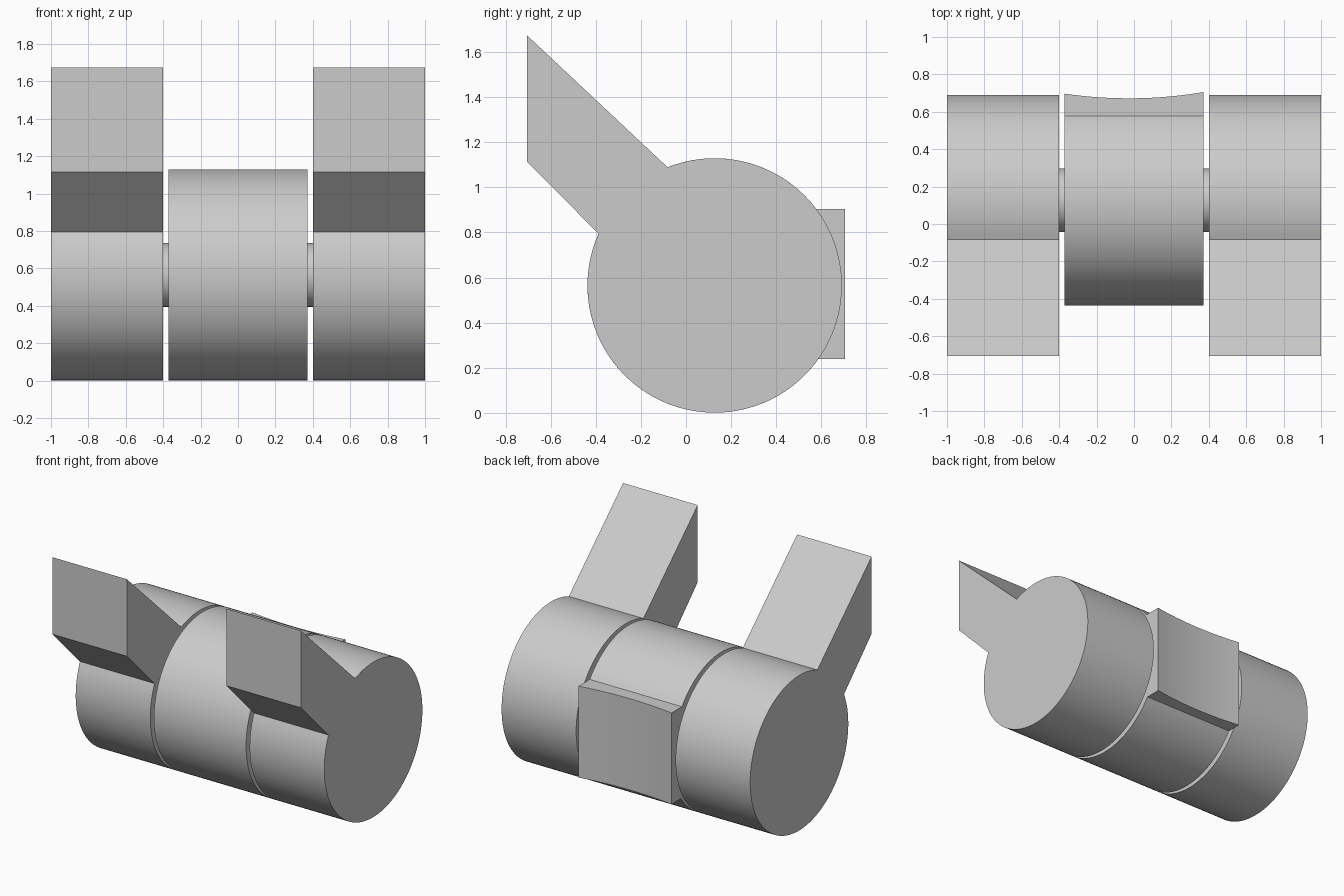
import bpy, bmesh, math

cube = bpy.data.objects.get("Cube")
if cube:
    bpy.data.objects.remove(cube)

CY, CZ, R = 0.127, 0.565, 0.564   # barrel axis and radius

steel = bpy.data.materials.new("light grey metal")
steel.use_nodes = True
GREY = (0.6, 0.6, 0.6, 1)
steel.diffuse_color = GREY
steel.node_tree.nodes["Principled BSDF"].inputs["Base Color"].default_value = GREY


def arc(start, end, radius=R, steps=96):
    """Points (y, z) around the barrel axis between two angles."""
    angles = [start + (end - start) * i / steps for i in range(steps + 1)]
    return [(CY + radius * math.cos(a), CZ + radius * math.sin(a)) for a in angles]


def angle_of(y, z):
    return math.atan2(z - CZ, y - CY)


def loft(name, xs, profile):
    """Solid through the closed (y, z) outlines given by profile(x)."""
    bm = bmesh.new()
    rings = [[bm.verts.new((x, y, z)) for y, z in profile(x)] for x in xs]
    for a, b in zip(rings, rings[1:]):
        for i in range(len(a)):
            j = (i + 1) % len(a)
            bm.faces.new((a[i], a[j], b[j], b[i]))
    bm.faces.new(rings[0])
    bm.faces.new(rings[-1])
    bmesh.ops.recalc_face_normals(bm, faces=bm.faces)
    mesh = bpy.data.meshes.new(name)
    bm.to_mesh(mesh)
    bm.free()
    mesh.materials.append(steel)
    obj = bpy.data.objects.new(name, mesh)
    bpy.context.collection.objects.link(obj)
    bpy.ops.object.select_all(action="DESELECT")
    obj.select_set(True)
    bpy.context.view_layer.objects.active = obj
    bpy.ops.object.shade_smooth_by_angle(angle=math.radians(25))
    return obj


# Outer barrels, each with a slanted arm cut off upright at the front
upper, lower = angle_of(-0.082, 1.09), angle_of(-0.393, 0.797)
arm_outline = arc(upper, lower - math.tau) + [(-0.706, 1.115), (-0.706, 1.675)]
for side, x0, x1 in (("left", 0.4, 1), ("right", -1, -0.4)):
    loft(side + "_barrel_arm", [x0, x1], lambda x: arm_outline)


# Middle barrel with a pad at the back, hollowed across its width
PAD_TOP, PAD_BOTTOM = 0.905, 0.24


def rim_angle(z):
    return math.asin((z - CZ) / R)


def middle_outline(x):
    back = 0.672 + 0.21 * x * x + 0.011 * x
    body = arc(rim_angle(PAD_TOP), math.tau + rim_angle(PAD_BOTTOM))
    return body + [(back, PAD_BOTTOM), (back, PAD_TOP)]


HALF, SLICES = 0.371, 16
loft("middle_barrel_pad",
     [-HALF + 2 * HALF * i / SLICES for i in range(SLICES + 1)], middle_outline)

# Pin that shows in the gaps between the barrels
pin_outline = arc(0, math.tau, 0.17, 64)[:-1]
loft("hinge_pin", [-0.42, 0.42], lambda x: pin_outline)
